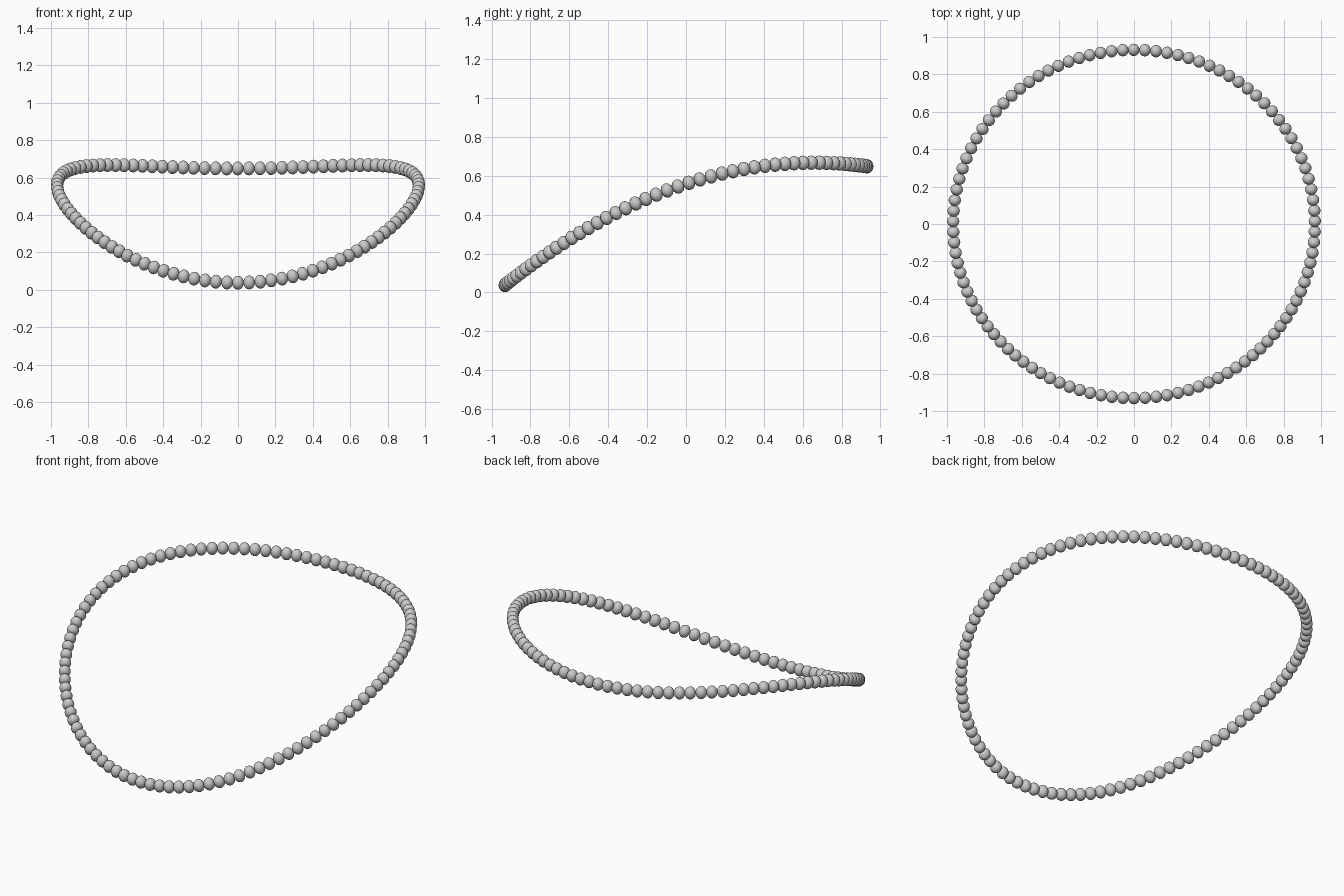
import bpy, bmesh, math
from mathutils import Vector, Matrix

if "Cube" in bpy.data.objects:
    bpy.data.objects.remove(bpy.data.objects["Cube"])

COUNT = 104
RX, RY = 0.967, 0.931          # plan radii of the strand
SAMPLES = 4160


def strand(t):
    # closed loop draped over a gentle curve that rises to the back
    x, y = RX * math.sin(t), -RY * math.cos(t)
    return Vector((x, y, 0.559 + 0.328 * y - 0.2486 * y * y))


# even spacing along the strand
pts = [strand(2 * math.pi * i / SAMPLES) for i in range(SAMPLES + 1)]
dist = [0.0]
for a, b in zip(pts, pts[1:]):
    dist.append(dist[-1] + (b - a).length)

# beads: slightly tall ellipsoids turned to follow the strand
bm = bmesh.new()
j = 0
for k in range(COUNT):
    goal = dist[-1] * k / COUNT
    while dist[j] < goal:
        j += 1
    t = 2 * math.pi * j / SAMPLES
    p = strand(t)
    tangent = (strand(t + 0.001) - strand(t - 0.001)).normalized()
    side = tangent.cross(Vector((0, 0, 1))).normalized()
    up = side.cross(tangent)
    rot = Matrix((side, up, tangent)).transposed().to_4x4()
    size = Matrix.Diagonal((0.033, 0.037, 0.031, 1))
    bmesh.ops.create_uvsphere(bm, u_segments=20, v_segments=12, radius=1,
                              matrix=Matrix.Translation(p) @ rot @ size)
for f in bm.faces:
    f.smooth = True
mesh = bpy.data.meshes.new("bead_strand")
bm.to_mesh(mesh)
bm.free()
bpy.context.collection.objects.link(bpy.data.objects.new("bead_strand", mesh))
